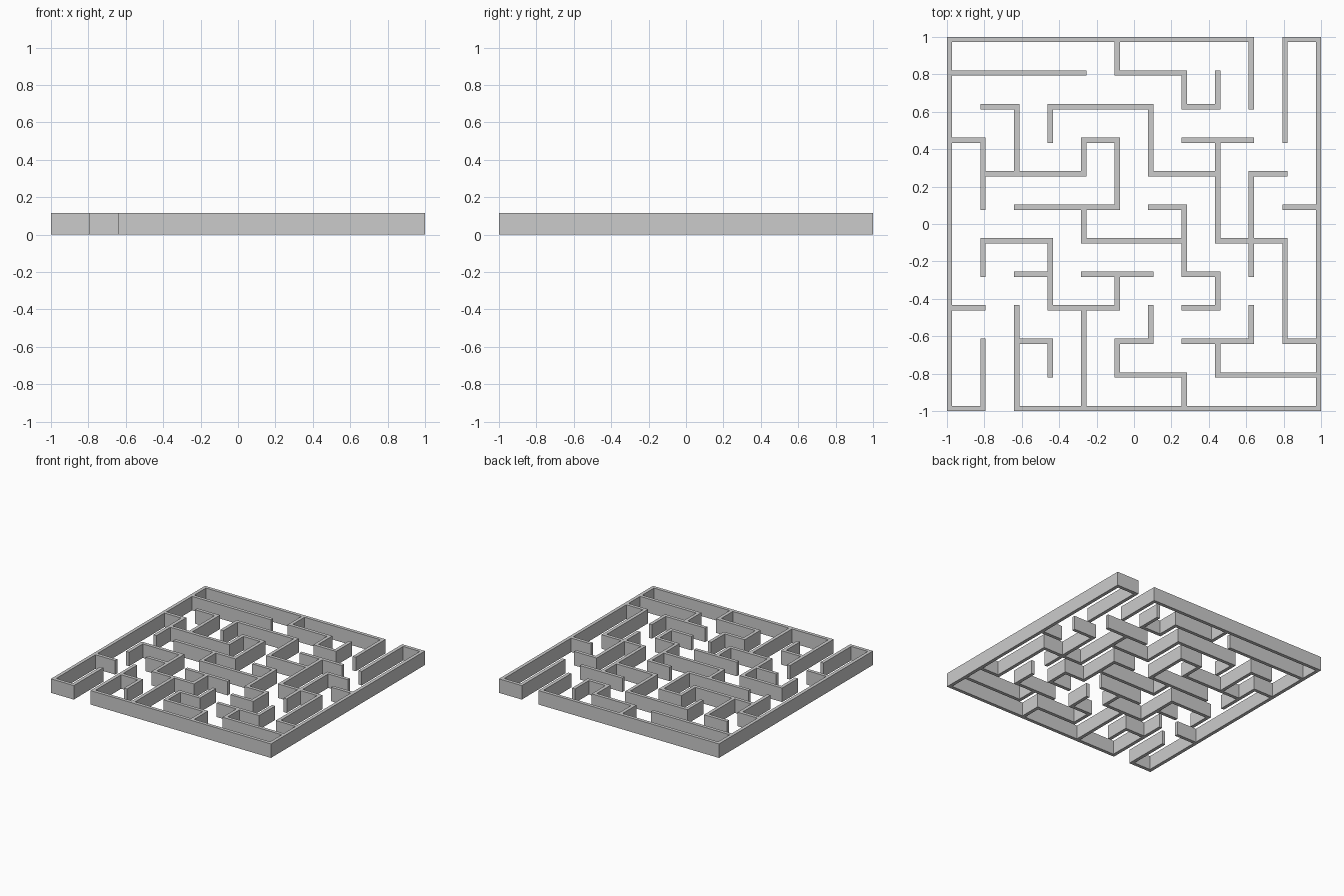
import bpy, bmesh

if "Cube" in bpy.data.objects:
    bpy.data.objects.remove(bpy.data.objects["Cube"])

N, T, H = 11, 0.028, 0.115          # cells per side, wall thickness, wall height
STEP = (2 - T) / N

# Wall runs: grid line index -> (start, end) node pairs
across = {
    0: [(0, 1), (2, 11)],
    1: [(5, 7), (8, 11)],
    2: [(2, 3), (5, 6), (7, 9), (10, 11)],
    3: [(0, 1), (3, 5), (7, 8)],
    4: [(2, 3), (4, 6), (7, 8)],
    5: [(1, 3), (4, 7), (8, 10)],
    6: [(2, 5), (6, 7), (10, 11)],
    7: [(1, 4), (6, 8), (9, 10)],
    8: [(0, 1), (4, 5), (7, 9)],
    9: [(1, 2), (3, 6), (7, 8)],
    10: [(0, 4), (5, 7)],
    11: [(0, 9), (10, 11)],
}
along = {
    0: [(0, 11)],
    1: [(0, 2), (4, 5), (6, 8)],
    2: [(0, 3), (7, 9)],
    3: [(1, 2), (3, 5), (8, 9)],
    4: [(0, 3), (5, 6), (7, 8)],
    5: [(1, 2), (3, 4), (6, 8), (10, 11)],
    6: [(2, 3), (7, 9)],
    7: [(0, 1), (4, 6), (9, 10)],
    8: [(1, 2), (3, 4), (5, 8), (9, 10)],
    9: [(2, 3), (4, 7), (9, 11)],
    10: [(2, 5), (8, 11)],
    11: [(0, 11)],
}

# Footprint tiles: even index = wall post, odd index = span between posts
tiles = set()
for line, runs in across.items():
    for a, b in runs:
        tiles |= {(i, 2 * line) for i in range(2 * a, 2 * b + 1)}
for line, runs in along.items():
    for a, b in runs:
        tiles |= {(2 * line, j) for j in range(2 * a, 2 * b + 1)}


def edge(i):
    """Coordinate of the low side of tile i."""
    return -1 + (i // 2) * STEP + (i % 2) * T


# Flat plan of all walls as one connected sheet
bm = bmesh.new()
for i, j in sorted(tiles):
    x0, x1, y0, y1 = edge(i), edge(i + 1), edge(j), edge(j + 1)
    bm.faces.new([bm.verts.new((x, y, 0)) for x, y in
                  ((x0, y0), (x1, y0), (x1, y1), (x0, y1))])
bmesh.ops.remove_doubles(bm, verts=bm.verts, dist=1e-4)
mesh = bpy.data.meshes.new("maze_walls")
bm.to_mesh(mesh)
bm.free()
maze = bpy.data.objects.new("maze_walls", mesh)
bpy.context.collection.objects.link(maze)

# Raise the plan to full wall height
raise_walls = maze.modifiers.new("wall_height", 'SOLIDIFY')
raise_walls.thickness = H
raise_walls.offset = 1
